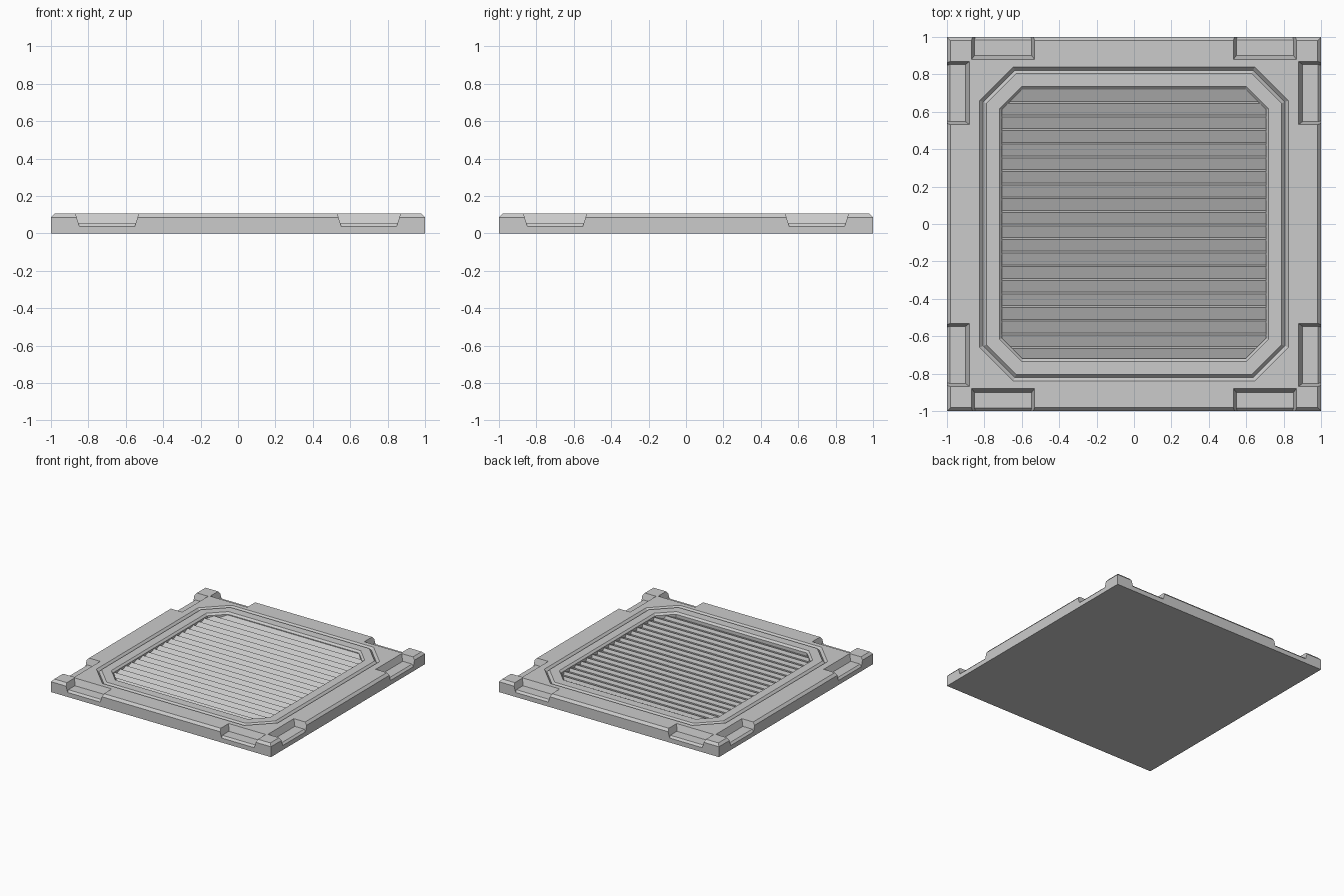
import bpy, bmesh, math
from mathutils import Matrix, Vector

if "Cube" in bpy.data.objects:
    bpy.data.objects.remove(bpy.data.objects["Cube"])

TOP = 0.105
HX, HY, CH = 0.825, 0.84, 0.18      # outer octagon of the groove


def octagon(d, z):
    x, y, c = HX - d, HY - d, CH - d * (2 - math.sqrt(2))
    return [(x, y - c, z), (x - c, y, z), (c - x, y, z), (-x, y - c, z),
            (-x, c - y, z), (c - x, -y, z), (x - c, -y, z), (x, c - y, z)]


def square(s, z):
    return [(s, s, z), (-s, s, z), (-s, -s, z), (s, -s, z)]


def loft(bm, rings, closed=False, matrix=None):
    vs = [[bm.verts.new(matrix @ Vector(p) if matrix else p) for p in r] for r in rings]
    n = len(vs[0])
    for a, b in zip(vs, vs[1:] + (vs[:1] if closed else [])):
        for i in range(n):
            j = (i + 1) % n
            bm.faces.new((a[i], a[j], b[j], b[i]))
    if not closed:
        bm.faces.new(vs[0])
        bm.faces.new(vs[-1])


def finish(bm, name, recalc=True):
    if recalc:
        bmesh.ops.recalc_face_normals(bm, faces=bm.faces)
    me = bpy.data.meshes.new(name)
    bm.to_mesh(me)
    bm.free()
    ob = bpy.data.objects.new(name, me)
    bpy.context.collection.objects.link(ob)
    return ob


# Base plate with bevelled top edge
bm = bmesh.new()
loft(bm, [square(1, 0), square(1, 0.085), square(0.982, TOP)])
plate = finish(bm, "base_plate")

# Cutters: octagonal V groove, central pocket and eight edge notches
bm = bmesh.new()
loft(bm, [octagon(-0.018, 0.125), octagon(0.018, 0.085), octagon(0.054, 0.125)], closed=True)
loft(bm, [octagon(0.12, 0.05), octagon(0.12, 0.09), octagon(0.09, 0.12)])
section = [(-0.90, 0.053), (-0.985, 0.053), (-1.015, 0.021), (-1.015, 0.125), (-0.872, 0.125)]
for quarter in range(4):
    rot = Matrix.Rotation(quarter * math.pi / 2, 4, 'Z')
    for cx in (-0.7, 0.7):
        ends = [[(cx + s * (0.153 + 0.3 * (z - 0.053)), y, z) for y, z in section]
                for s in (-1, 1)]
        loft(bm, ends, matrix=rot)
cutter = finish(bm, "recess_cutter")
cutter.hide_render = True

mod = plate.modifiers.new("recesses", 'BOOLEAN')
mod.operation = 'DIFFERENCE'
mod.solver = 'EXACT'
mod.object = cutter
bpy.context.view_layer.objects.active = plate
bpy.ops.object.modifier_apply(modifier=mod.name)
bpy.data.objects.remove(cutter)

# Open the pocket floor, which the louvres replace
bm = bmesh.new()
bm.from_mesh(plate.data)
floor = [f for f in bm.faces if all(abs(v.co.z - 0.05) < 1e-4 for v in f.verts)]
bmesh.ops.delete(bm, geom=floor, context='FACES')
bm.to_mesh(plate.data)
bm.free()

# Louvres: saw-tooth sheet trimmed to the octagonal opening
bm = bmesh.new()
pitch = 0.0728
profile = []
for i in range(-10, 10):
    y = i * pitch
    profile += [(y, 0.06), (y + pitch - 0.010, 0.085)]
profile.append((10 * pitch, 0.06))
rows = [[bm.verts.new((x, y, z)) for x in (-0.8, 0.8)] for y, z in profile]
for a, b in zip(rows, rows[1:]):
    bm.faces.new((a[0], a[1], b[1], b[0]))
edge = octagon(0.12, 0)
for p, q in zip(edge, edge[1:] + edge[:1]):
    normal = Vector((q[1] - p[1], p[0] - q[0], 0))
    bmesh.ops.bisect_plane(bm, geom=bm.verts[:] + bm.edges[:] + bm.faces[:],
                           plane_co=p, plane_no=normal, clear_outer=True)
finish(bm, "louvre_slats", recalc=False)
